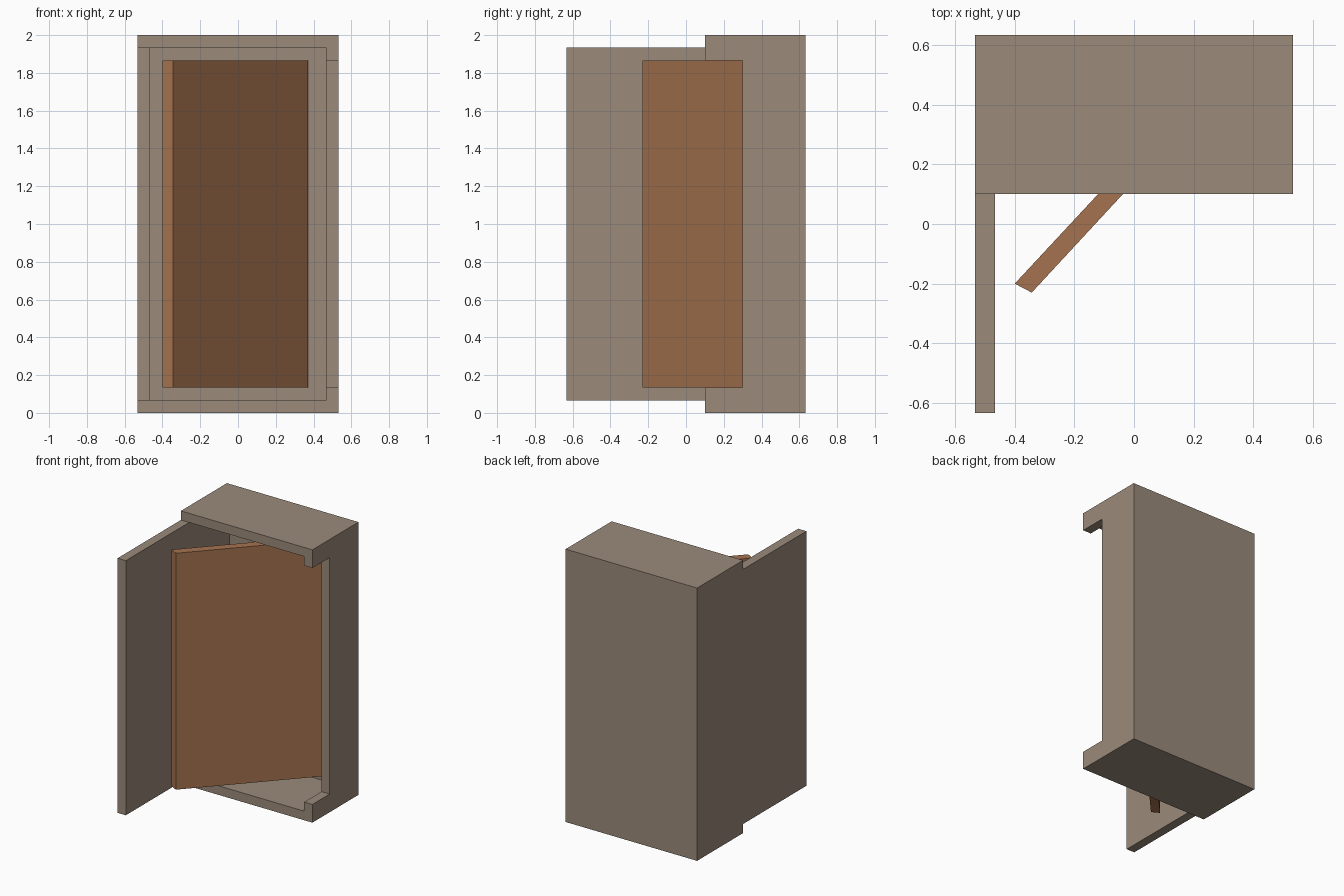
import bpy

if "Cube" in bpy.data.objects:
    bpy.data.objects.remove(bpy.data.objects["Cube"])

U = 1 / 15  # board thickness, the model's base unit


def material(name, rgb):
    m = bpy.data.materials.new(name)
    m.diffuse_color = (*rgb, 1)
    m.use_nodes = True
    m.node_tree.nodes["Principled BSDF"].inputs["Base Color"].default_value = m.diffuse_color
    return m


def prism(name, outline, z0, z1, mat):
    """Extrude a counter-clockwise xy outline from z0 to z1."""
    n = len(outline)
    verts = [(x, y, z) for z in (z0, z1) for x, y in outline]
    faces = [tuple(reversed(range(n))), tuple(range(n, 2 * n))]
    faces += [(i, (i + 1) % n, (i + 1) % n + n, i + n) for i in range(n)]
    me = bpy.data.meshes.new(name)
    me.from_pydata(verts, [], faces)
    me.materials.append(mat)
    ob = bpy.data.objects.new(name, me)
    bpy.context.collection.objects.link(ob)
    return ob


def box(name, x0, x1, y0, y1, z0, z1, mat):
    return prism(name, [(x0, y0), (x1, y0), (x1, y1), (x0, y1)], z0, z1, mat)


def boolean(target, tool, operation):
    mod = target.modifiers.new(tool.name, 'BOOLEAN')
    mod.object, mod.operation, mod.solver = tool, operation, 'EXACT'
    bpy.context.view_layer.objects.active = target
    bpy.ops.object.modifier_apply(modifier=mod.name)
    bpy.data.objects.remove(tool)


taupe = material("taupe", (0.328, 0.254, 0.195))
brown = material("brown wood", (0.376, 0.171, 0.078))

# hollow casing, open at the front
casing = box("casing", -8 * U, 8 * U, 1.5 * U, 9.5 * U, 0, 30 * U, taupe)
boolean(casing, box("cavity_cutter", -7 * U, 7 * U, 0, 8.5 * U, U, 29 * U, taupe), 'DIFFERENCE')

# notch in the front edge of the right wall
boolean(casing, box("notch_cutter", 6 * U, 9 * U, 0, 4.5 * U, 2 * U, 28 * U, taupe), 'DIFFERENCE')

# left wall carried forward, flush with the casing side
boolean(casing, box("side_wing", -8 * U, -7 * U, -9.5 * U, 3.5 * U, U, 29 * U, taupe), 'UNION')

# slanted wooden panel standing inside
prism("slanted_panel", [(-0.40, -0.20), (-0.343, -0.23), (0.37, 0.54), (0.313, 0.566)],
      2 * U, 28 * U, brown)
